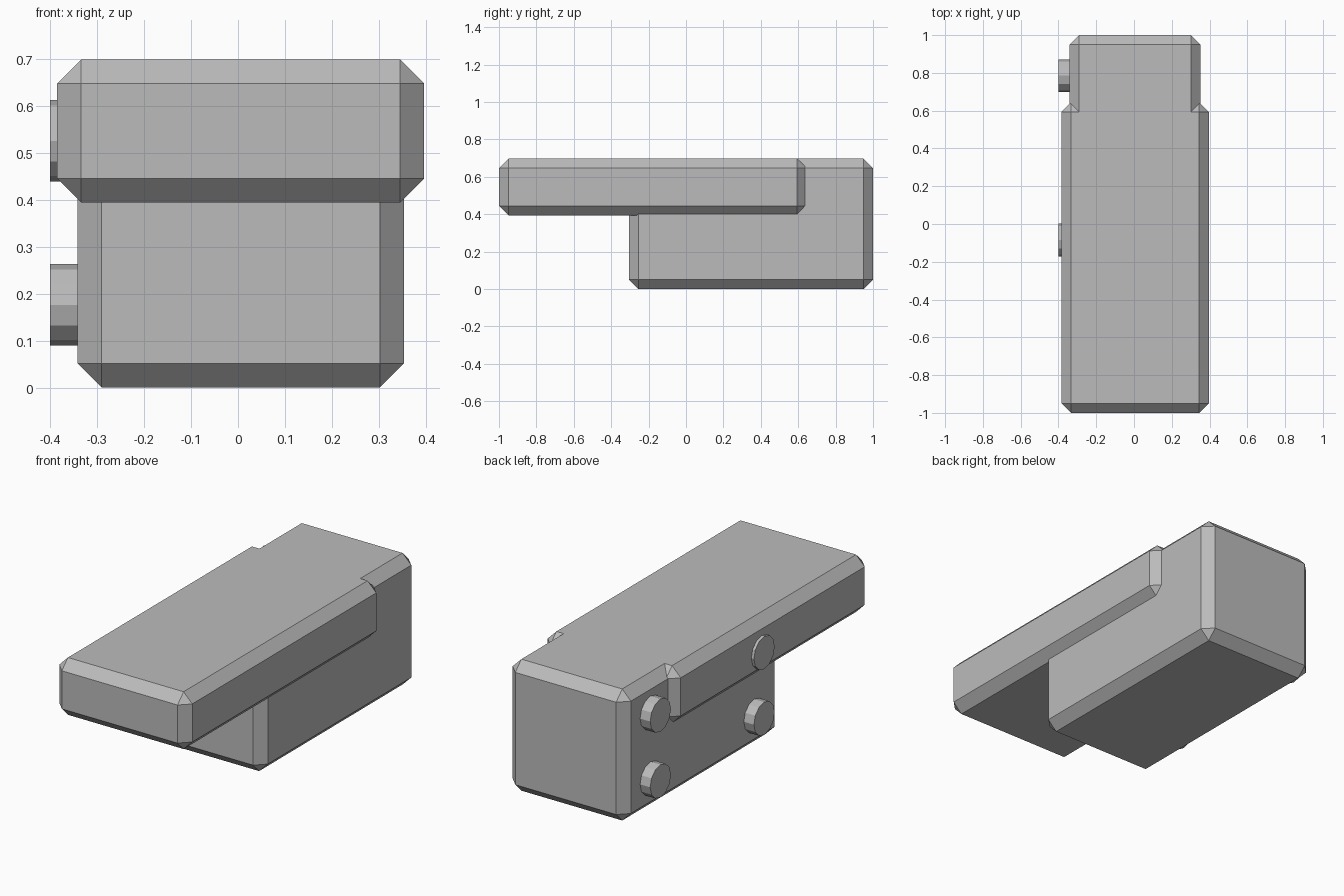
import bpy, bmesh, math
from mathutils import Matrix

if "Cube" in bpy.data.objects:
    bpy.data.objects.remove(bpy.data.objects["Cube"])

grey = bpy.data.materials.new("plain_grey")
grey.diffuse_color = (0.5, 0.5, 0.5, 1)
grey.use_nodes = True
grey.node_tree.nodes["Principled BSDF"].inputs["Base Color"].default_value = grey.diffuse_color


def finish(name, bm):
    mesh = bpy.data.meshes.new(name)
    bm.to_mesh(mesh)
    bm.free()
    mesh.materials.append(grey)
    obj = bpy.data.objects.new(name, mesh)
    bpy.context.collection.objects.link(obj)
    return obj


def chamfered_box(name, lo, hi, width=0.051):
    size = [b - a for a, b in zip(lo, hi)]
    mid = [(a + b) / 2 for a, b in zip(lo, hi)]
    bm = bmesh.new()
    bmesh.ops.create_cube(bm, size=1, matrix=Matrix.Translation(mid) @ Matrix.Diagonal((*size, 1)))
    bmesh.ops.bevel(bm, geom=bm.edges[:], offset=width, segments=1, affect='EDGES')
    return finish(name, bm)


def side_button(name, y, z, x0=-0.30, x1=-0.40, radius=0.087):
    bm = bmesh.new()
    place = Matrix.Translation(((x0 + x1) / 2, y, z)) @ Matrix.Rotation(math.pi / 2, 4, 'Y')
    # Quarter turn puts the corners of the twelve-sided disc on the axes
    bmesh.ops.create_cone(bm, cap_ends=True, segments=12, radius1=radius, radius2=radius,
                          depth=abs(x1 - x0), matrix=place)
    return finish(name, bm)


# Long upper slab overhanging the front, and the body block below and behind
chamfered_box("upper_slab", (-0.385, -1.0, 0.394), (0.396, 0.645, 0.698))
chamfered_box("lower_body", (-0.341, -0.305, 0.0), (0.353, 1.0, 0.698))

# Four round pins on the left side
for row, z in (("lower", 0.176), ("upper", 0.525)):
    for place, y in (("front", -0.085), ("rear", 0.785)):
        side_button(f"{row}_{place}_pin", y, z)
